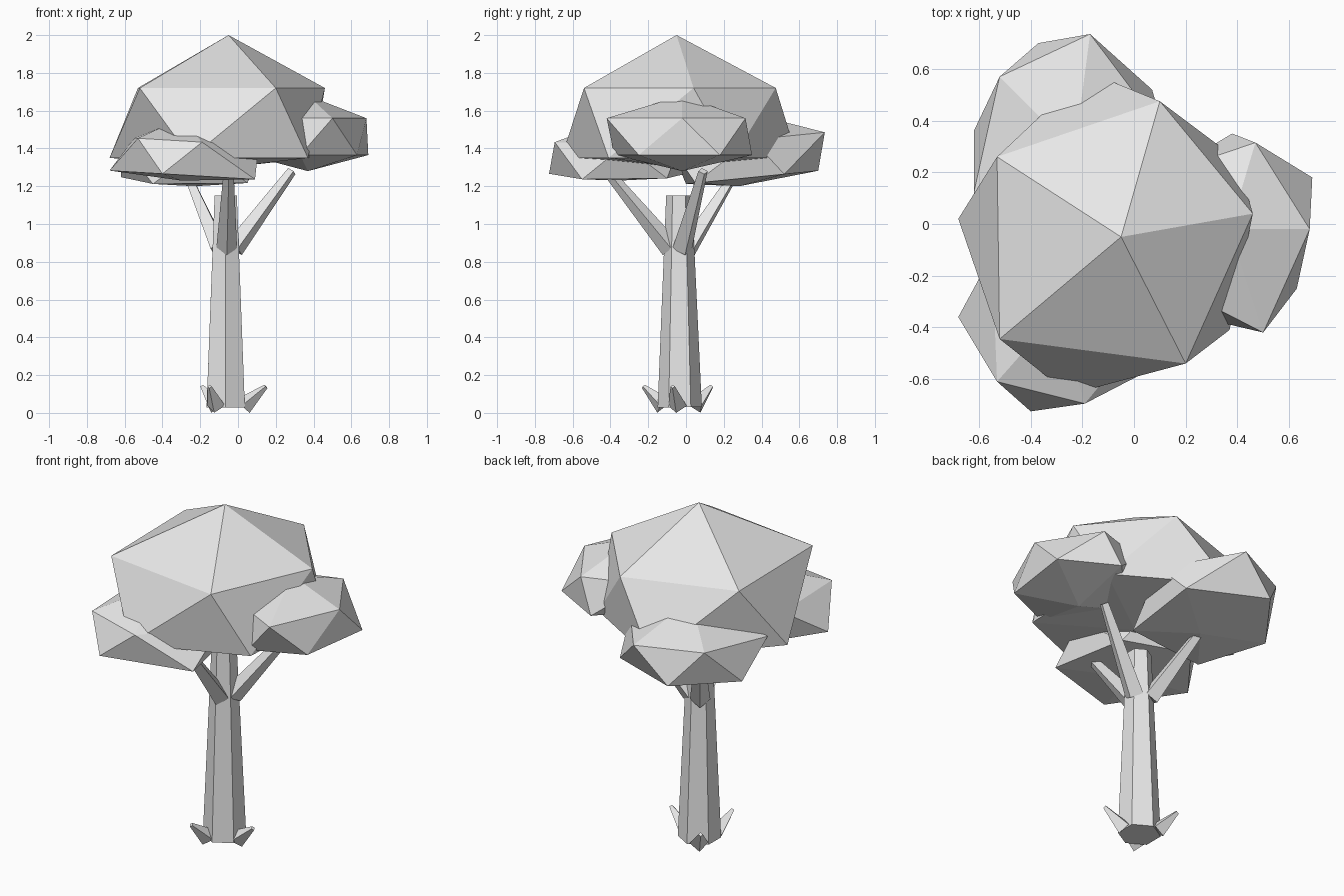
import bpy
import bmesh
import math
from mathutils import Matrix, Vector

default_cube = bpy.data.objects.get("Cube")
if default_cube:
    bpy.data.objects.remove(default_cube, do_unlink=True)

# One pale grey for the whole tree
GREY = (0.8, 0.8, 0.8, 1.0)
pale_grey = bpy.data.materials.new("pale_grey")
pale_grey.use_nodes = True
pale_grey.diffuse_color = GREY
for node in pale_grey.node_tree.nodes:
    if node.type == 'BSDF_PRINCIPLED':
        node.inputs["Base Color"].default_value = GREY


def finish(bm, name):
    """Turn a bmesh into a flat-shaded object."""
    bmesh.ops.recalc_face_normals(bm, faces=bm.faces[:])
    mesh = bpy.data.meshes.new(name)
    bm.to_mesh(mesh)
    bm.free()
    mesh.materials.append(pale_grey)
    obj = bpy.data.objects.new(name, mesh)
    bpy.context.collection.objects.link(obj)
    return obj


def limb(name, start, end, start_radius, end_radius, sides=4):
    """Tapered prism running from start to end."""
    start, end = Vector(start), Vector(end)
    axis = end - start
    bm = bmesh.new()
    bmesh.ops.create_cone(
        bm, cap_ends=True, segments=sides, radius1=start_radius,
        radius2=end_radius, depth=axis.length,
        matrix=Matrix.Translation((start + end) / 2)
        @ axis.to_track_quat('Z', 'Y').to_matrix().to_4x4())
    return finish(bm, name)


def foliage(name, center, heights, upper, lower, tilt=(0, 0)):
    """Irregular twenty-sided clump: top point, two rings of five, bottom point."""
    top_z, upper_z, lower_z, bottom_z = heights
    center, tilt = Vector(center), Vector(tilt)
    bm = bmesh.new()

    def point(xy, z):
        xy = Vector(xy)
        return bm.verts.new((xy.x, xy.y, z + tilt.dot(xy - center)))

    top, bottom = point(center, top_z), point(center, bottom_z)
    high = [point(p, upper_z) for p in upper]
    low = [point(p, lower_z) for p in lower]
    for i in range(len(high)):
        j = (i + 1) % len(high)
        bm.faces.new((top, high[i], high[j]))
        bm.faces.new((high[i], low[i], high[j]))
        bm.faces.new((low[i], low[j], high[j]))
        bm.faces.new((bottom, low[j], low[i]))
    return finish(bm, name)


# Trunk: tapered hexagonal column
limb("trunk", (-0.065, -0.033, 0.03), (-0.065, -0.037, 1.15), 0.117, 0.068, sides=6)

# Branches reaching up to the side clumps
limb("left_branch", (-0.02, -0.02, 0.87), (0.285, 0.09, 1.28), 0.055, 0.026)
limb("front_branch", (-0.06, -0.08, 0.87), (-0.05, -0.4, 1.26), 0.055, 0.028)
limb("back_branch", (-0.1, 0.01, 0.87), (-0.25, 0.23, 1.22), 0.055, 0.028)

# Small spurs around the foot of the trunk
limb("left_root", (0.03, -0.045, 0.038), (0.148, -0.07, 0.14), 0.05, 0.012)
limb("front_root", (-0.115, -0.12, 0.038), (-0.15, -0.225, 0.14), 0.05, 0.012)
limb("back_root", (-0.12, 0.05, 0.038), (-0.19, 0.135, 0.14), 0.05, 0.012)

# Crown: one large clump and three smaller ones
foliage("main_crown", (-0.05, -0.05), (2.0, 1.72, 1.35, 1.3),
        [(0.46, 0.04), (0.1, 0.475), (-0.53, 0.26), (-0.52, -0.445), (0.2, -0.54)],
        [(0.4, 0.25), (-0.18, 0.59), (-0.68, 0.02), (-0.25, -0.66), (0.37, -0.41)])

foliage("left_clump", (0.37, -0.02), (1.68, 1.56, 1.365, 1.28),
        [(0.68, -0.02), (0.47, 0.315), (0.13, 0.2), (0.13, -0.23), (0.5, -0.42)],
        [(0.69, 0.18), (0.38, 0.35), (0.05, 0), (0.33, -0.38), (0.63, -0.25)])

foliage("front_clump", (-0.3, -0.35), (1.56, 1.44, 1.26, 1.23),
        [(0.11, -0.33), (-0.13, -0.03), (-0.55, -0.12), (-0.53, -0.61), (-0.19, -0.695)],
        [(0, -0.1), (-0.4, 0), (-0.68, -0.36), (-0.4, -0.725), (0.09, -0.55)],
        tilt=(-0.06, 0))

foliage("back_clump", (-0.23, 0.28), (1.6, 1.44, 1.24, 1.2),
        [(0.12, 0.35), (-0.17, 0.735), (-0.52, 0.57), (-0.62, 0.12), (-0.2, -0.08)],
        [(0.07, 0.52), (-0.37, 0.7), (-0.62, 0.36), (-0.45, 0), (0.05, 0.05)],
        tilt=(0, 0.1))
